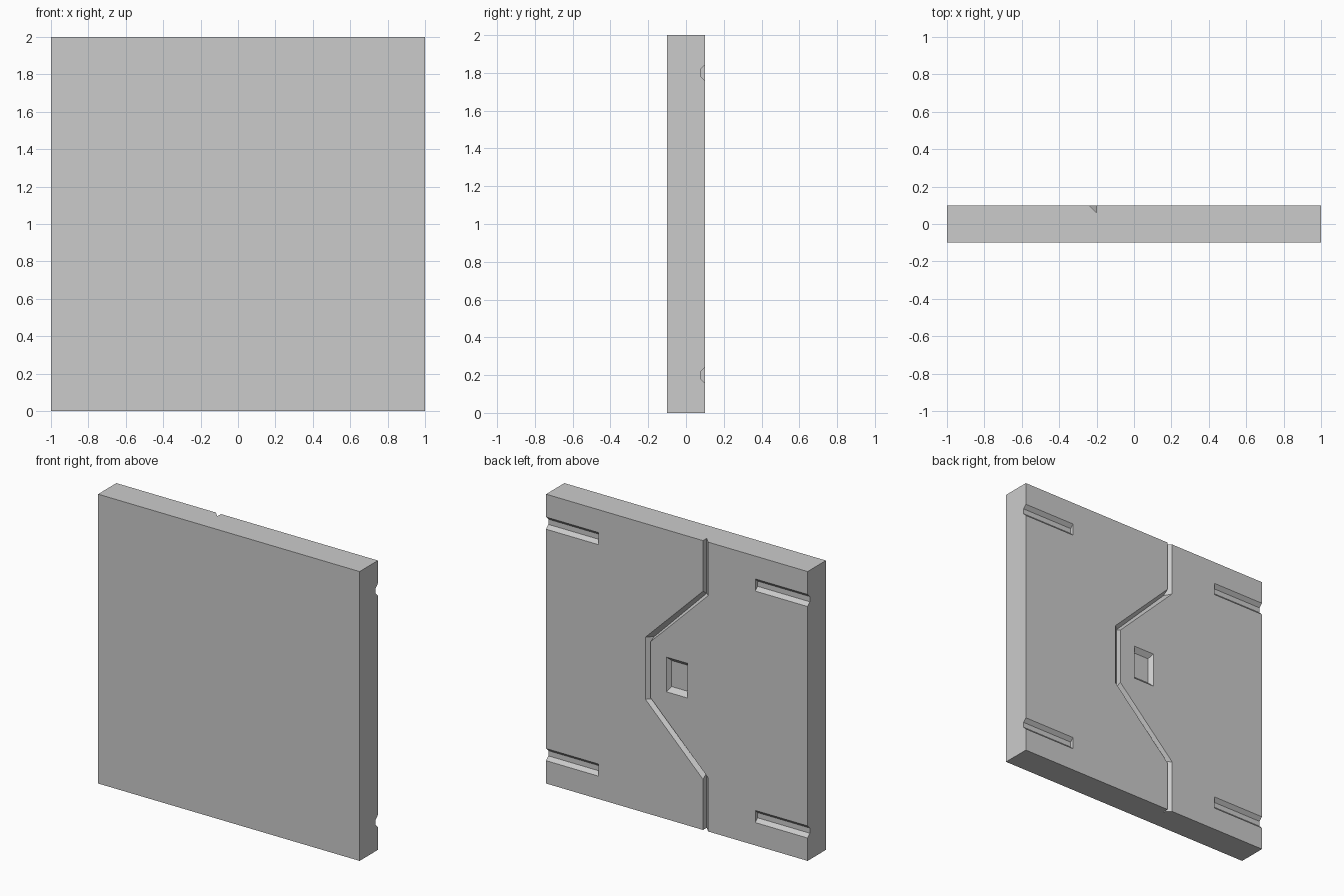
import bpy, bmesh

if "Cube" in bpy.data.objects:
    bpy.data.objects.remove(bpy.data.objects["Cube"])

def loft(name, sections):
    """Closed solid through matching loops of points."""
    bm = bmesh.new()
    rings = [[bm.verts.new(p) for p in s] for s in sections]
    n = len(rings[0])
    for a, b in zip(rings, rings[1:]):
        for i in range(n):
            j = (i + 1) % n
            bm.faces.new((a[i], a[j], b[j], b[i]))
    bm.faces.new(rings[0])
    bm.faces.new(rings[-1][::-1])
    bmesh.ops.recalc_face_normals(bm, faces=bm.faces)
    bmesh.ops.triangulate(bm, faces=[f for f in bm.faces if len(f.verts) == 4])
    me = bpy.data.meshes.new(name)
    bm.to_mesh(me)
    bm.free()
    ob = bpy.data.objects.new(name, me)
    bpy.context.collection.objects.link(ob)
    return ob

# Wall slab
bpy.ops.mesh.primitive_cube_add(size=1, location=(0, 0, 1))
panel = bpy.context.object
panel.name = "wall_panel"
panel.scale = (2, 0.2, 2)
bpy.ops.object.transform_apply(location=True, rotation=False, scale=True)

def cut(cutter):
    cutter.hide_render = True
    cutter.hide_set(True)
    m = panel.modifiers.new(cutter.name, 'BOOLEAN')
    m.operation = 'DIFFERENCE'
    m.solver = 'EXACT'
    m.object = cutter

BACK = 0.1

# Bent V-groove: (outer, deepest, inner) as x, z pairs, mirrored about z = 1
half = [((-0.2, 2.1), (-0.2, 2.1), (-0.24, 2.1)),
        ((-0.2, 1.65), (-0.2, 1.62), (-0.24, 1.63)),
        ((0.24, 1.215), (0.2, 1.215), (0.2, 1.195))]
path = half + [tuple((x, 2 - z) for x, z in s) for s in reversed(half)]
cut(loft("groove_cutter", [
    [(o[0], BACK + 0.03, o[1]), (o[0], BACK, o[1]), (d[0], BACK - 0.04, d[1]),
     (i[0], BACK, i[1]), (i[0], BACK + 0.03, i[1])] for o, d, i in path]))

# Four side slots, open at the panel edges
for side in (-1, 1):
    for level, z in (("lower", 0.2), ("upper", 1.8)):
        prof = [(BACK + 0.02, 0.042), (BACK, 0.042), (BACK - 0.024, 0.018),
                (BACK - 0.024, -0.018), (BACK, -0.042), (BACK + 0.02, -0.042)]
        cut(loft(f"{level}_slot_cutter", [
            [(side * x, y, z + dz) for y, dz in prof] for x in (0.6, 1.1)]))

# Tapered central pocket
def rect(w, h, y):
    return [(-w, y, 1 - h), (w, y, 1 - h), (w, y, 1 + h), (-w, y, 1 + h)]

cut(loft("pocket_cutter", [rect(0.08, 0.12, BACK + 0.02), rect(0.08, 0.12, BACK),
                           rect(0.06, 0.09, BACK - 0.03)]))
